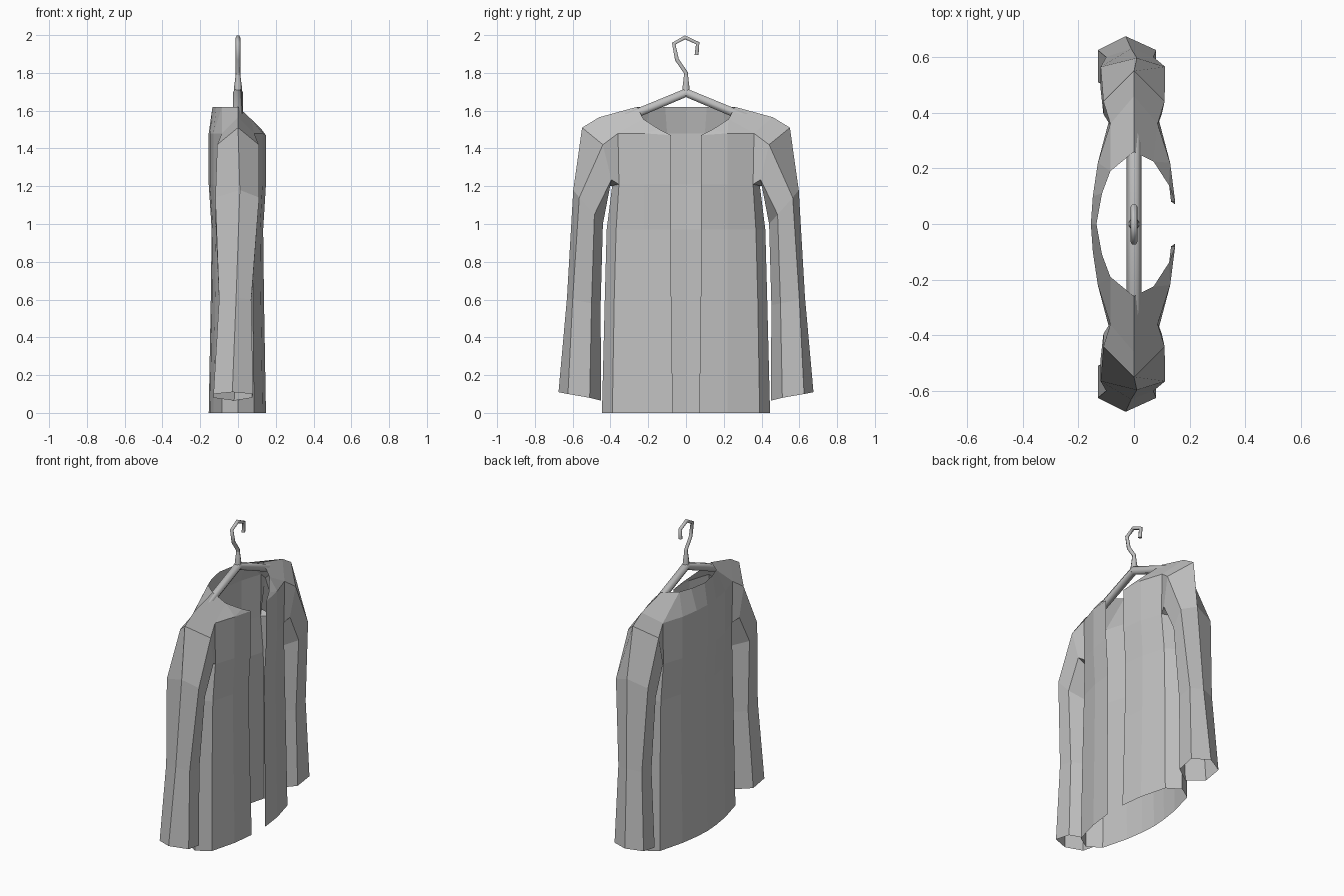
import bpy
import bmesh

cube = bpy.data.objects.get("Cube")
if cube:
    bpy.data.objects.remove(cube, do_unlink=True)

grey = bpy.data.materials.new("plain_grey")
grey.use_nodes = True
colour = (0.53, 0.53, 0.53, 1)
grey.diffuse_color = colour
grey.node_tree.nodes["Principled BSDF"].inputs["Base Color"].default_value = colour


def add_object(name, data):
    """Link new object data into the scene with the shared colour."""
    obj = bpy.data.objects.new(name, data)
    bpy.context.collection.objects.link(obj)
    data.materials.append(grey)
    return obj


def add_tube(name, points, radius, taper=None):
    """Six-sided bent rod in the x = 0 plane, through (y, z) points."""
    curve = bpy.data.curves.new(name, "CURVE")
    curve.dimensions = "3D"
    curve.bevel_depth = radius
    curve.bevel_resolution = 1
    curve.use_fill_caps = True
    spline = curve.splines.new("POLY")
    spline.points.add(len(points) - 1)
    for index, (point, (y, z)) in enumerate(zip(spline.points, points)):
        point.co = (0, y, z, 1)
        if taper:
            point.radius = taper[index]
    return add_object(name, curve)


# Half of the garment, mirrored across y afterwards
bm = bmesh.new()


def vert(x, y, z):
    return bm.verts.new((x, y, z))


def face(*corners):
    bm.faces.new(corners)


def bridge(first, second, closed=False):
    """Join two rows of vertices with quads."""
    count = len(first)
    for i in range(count if closed else count - 1):
        j = (i + 1) % count
        face(first[i], first[j], second[j], second[i])


def body_row(z, depth, edge_y, flank_y, side_y):
    """Half outline from the front opening, round the side, to the back centre."""
    outline = [(.148, edge_y), (.13, .22), (.085, flank_y), (0, side_y),
               (-.085, flank_y), (-.13, .22), (-.148, .1), (-.155, 0)]
    return [vert(x * depth, y, z) for x, y in outline]


def sleeve_ring(outer, front, front_in, inner, back_x):
    """Six-sided ring whose back copies the front at another depth."""
    points = [outer, front, front_in, inner,
              (back_x, *front_in[1:]), (back_x, *front[1:])]
    return [vert(*p) for p in points]


# Body panels from the hem to the armpit
rows = [body_row(0, 1, .07, .39, .445),
        body_row(.6, .93, .078, .38, .43),
        body_row(.97, .9, .08, .37, .42),
        body_row(1.21, 1, .08, .355, .39)]
for lower, upper in zip(rows, rows[1:]):
    bridge(lower, upper)

# Chest and upper back
chest = body_row(1.48, 1, .08, .36, .4)
bm.verts.remove(chest[3])
chest[0].co.z = 1.47
armpit = rows[-1]
bridge(armpit[:3], chest[:3])
bridge(armpit[4:], chest[4:])

# Neckline and shoulder yoke
ridge = vert(0, .46, 1.565)
neck_side = vert(0, .26, 1.62)
neck_front = vert(.07, .225, 1.555)
neck_low = vert(.125, .14, 1.5)
neck_back = [vert(-.085, .19, 1.62), vert(-.115, .11, 1.62), vert(-.135, 0, 1.62)]
face(chest[0], chest[1], neck_low)
face(chest[1], neck_front, neck_low)
face(chest[1], chest[2], neck_front)
face(chest[2], ridge, neck_side, neck_front)
face(ridge, chest[4], neck_back[0], neck_side)
face(chest[4], chest[5], neck_back[0])
bridge(chest[5:], neck_back)

# Sleeve from the armhole to the open cuff
rings = [
    [ridge, chest[2], armpit[2], armpit[3], armpit[4], chest[4]],
    sleeve_ring((0, .55, 1.51), (.11, .44, 1.42), (.1, .395, 1.235), (0, .405, 1.2), -.11),
    sleeve_ring((.01, .597, 1.18), (.112, .565, 1.14), (.1, .485, 1.05), (0, .44, 1), -.12),
    sleeve_ring((-.01, .63, .61), (.07, .6, .6), (.07, .5, .58), (-.01, .452, .57), -.1),
    sleeve_ring((-.03, .675, .11), (.08, .625, .1), (.075, .51, .08), (-.02, .45, .065), -.13),
]
for upper, lower in zip(rings, rings[1:]):
    bridge(upper, lower, closed=True)

# Point every face outward, judged by the back centre
bmesh.ops.recalc_face_normals(bm, faces=bm.faces)
bm.normal_update()
if rows[0][-1].link_faces[0].normal.x > 0:
    bmesh.ops.reverse_faces(bm, faces=bm.faces)

mesh = bpy.data.meshes.new("jacket")
bm.to_mesh(mesh)
bm.free()
jacket = add_object("jacket", mesh)
mirror = jacket.modifiers.new("other_half", "MIRROR")
mirror.use_axis = (False, True, False)
mirror.merge_threshold = 0.001

# Hanger: sloping arms, tapered neck and bent hook
add_tube("hanger_arms", [(-.42, 1.52), (0, 1.695), (.42, 1.52)], .027)
add_tube("hanger_neck", [(0, 1.68), (0, 1.73), (0, 1.79)], .024, [1, .85, .5])
add_tube("hanger_hook", [(0, 1.78), (0, 1.8), (-.048, 1.87), (-.065, 1.955),
                         (-.005, 1.988), (.062, 1.957), (.056, 1.895)], .012)
